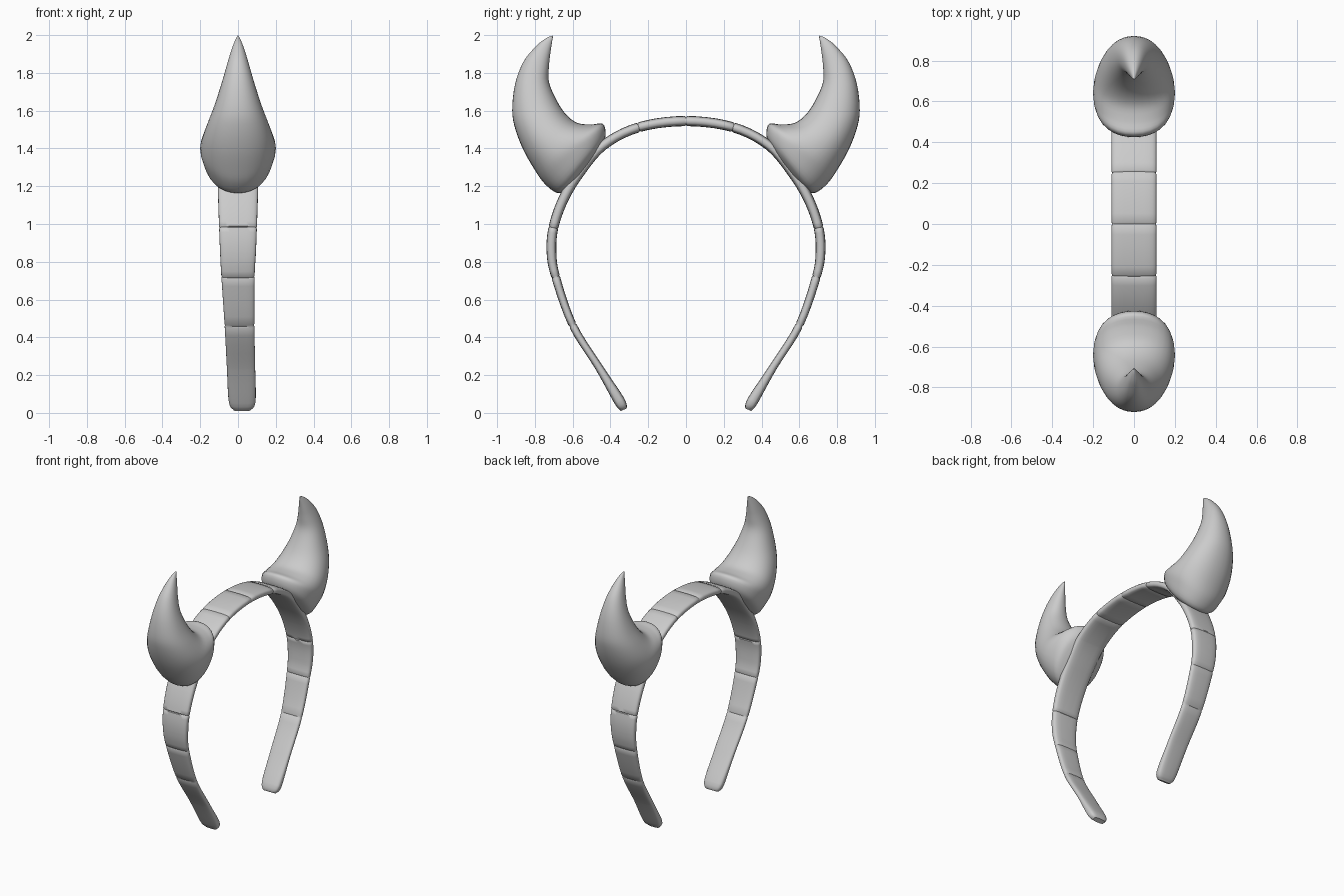
import bpy, bmesh, math
from mathutils import Vector

if "Cube" in bpy.data.objects:
    bpy.data.objects.remove(bpy.data.objects["Cube"])

grey = bpy.data.materials.new("plain_grey")
grey.diffuse_color = (0.6, 0.6, 0.6, 1)
grey.use_nodes = True
grey.node_tree.nodes["Principled BSDF"].inputs["Base Color"].default_value = grey.diffuse_color


def catmull(pts, i, t):
    """Smooth interpolation of tuples between pts[i] and pts[i+1]."""
    p = [pts[max(0, min(len(pts) - 1, i + k))] for k in (-1, 0, 1, 2)]
    return [0.5 * (2 * b + (c - a) * t + (2 * a - 5 * b + 4 * c - d) * t * t
                   + (3 * b - a - 3 * c + d) * t ** 3) for a, b, c, d in zip(*p)]


def spow(v, e):
    return math.copysign(abs(v) ** e, v)


def ring(centre, u, v, n, e):
    """Superellipse ring spanned by half axes u and v."""
    out = []
    for k in range(n):
        a = 2 * math.pi * k / n
        out.append(centre + u * spow(math.cos(a), e) + v * spow(math.sin(a), e))
    return out


def loft(name, rings, angle):
    bm = bmesh.new()
    vs = [[bm.verts.new(p) for p in r] for r in rings]
    n = len(vs[0])
    for a, b in zip(vs, vs[1:]):
        for k in range(n):
            bm.faces.new((a[k], a[(k + 1) % n], b[(k + 1) % n], b[k]))
    bm.faces.new(vs[0])
    bm.faces.new(vs[-1])
    bmesh.ops.recalc_face_normals(bm, faces=bm.faces)
    me = bpy.data.meshes.new(name)
    bm.to_mesh(me)
    bm.free()
    me.materials.append(grey)
    ob = bpy.data.objects.new(name, me)
    bpy.context.collection.objects.link(ob)
    bpy.ops.object.select_all(action='DESELECT')
    ob.select_set(True)
    bpy.context.view_layer.objects.active = ob
    bpy.ops.object.shade_smooth_by_angle(angle=math.radians(angle))


# Headband: y, z, half width, half thickness, x offset, from crown to tip
half = [(0, 1.545, .11, .027, 0), (.25, 1.512, .11, .026, 0), (.44, 1.415, .11, .026, 0),
        (.57, 1.265, .108, .028, 0), (.652, 1.125, .105, .027, 0), (.702, .98, .10, .026, 0),
        (.712, .85, .095, .026, 0), (.69, .72, .088, .023, 0), (.60, .465, .079, .021, .008),
        (.46, .24, .075, .021, .016), (.352, .062, .071, .029, .022), (.331, .016, .045, .016, .022)]
path = [(-p[0],) + p[1:] for p in reversed(half[1:])] + half
seams = {i for i, p in enumerate(path) if p[1] in (1.545, 1.512, .98, .72, .465)}
rings = []
last = len(path) - 2
for i in range(last + 1):
    steps = [0, .03, .2, .4, .6, .8, .97] + ([1] if i == last else [])
    for t in steps:
        y, z, w, h, x = catmull(path, i, t)
        e0, e1 = catmull(path, i, max(0, t - .02)), catmull(path, i, min(1, t + .02))
        d = Vector((0, e1[0] - e0[0], e1[1] - e0[1])).normalized()
        normal = Vector((0, -d.z, d.y))
        pinch = t == 0 and i in seams        # shallow groove at each seam
        rings.append(ring(Vector((x, y, z)), Vector((w * (.97 if pinch else 1), 0, 0)),
                          normal * h * (.8 if pinch else 1), 24, .6))
loft("headband", rings, 50)

# Horn sections: outer y, z, inner y, z, half width, from base to tip
horn = [(.635, 1.175, .44, 1.42, .11), (.685, 1.165, .425, 1.475, .165), (.75, 1.215, .44, 1.53, .192),
        (.80, 1.285, .50, 1.527, .20), (.86, 1.39, .575, 1.535, .185), (.903, 1.5, .635, 1.58, .158),
        (.92, 1.6, .685, 1.655, .125), (.905, 1.74, .725, 1.75, .087), (.86, 1.86, .726, 1.83, .058),
        (.79, 1.945, .718, 1.905, .033), (.738, 1.985, .709, 1.965, .013), (.708, 1.997, .704, 1.994, .002)]
for side, name in ((-1, "front_horn"), (1, "back_horn")):
    rings = []
    for i in range(len(horn) - 1):
        for t in (0, .25, .5, .75) + ((1,) if i == len(horn) - 2 else ()):
            oy, oz, iy, iz, w = catmull(horn, i, t)
            o, n = Vector((0, oy * side, oz)), Vector((0, iy * side, iz))
            rings.append(ring((o + n) / 2, Vector((w, 0, 0)), (o - n) / 2, 32, .92))
    loft(name, rings, 60)
